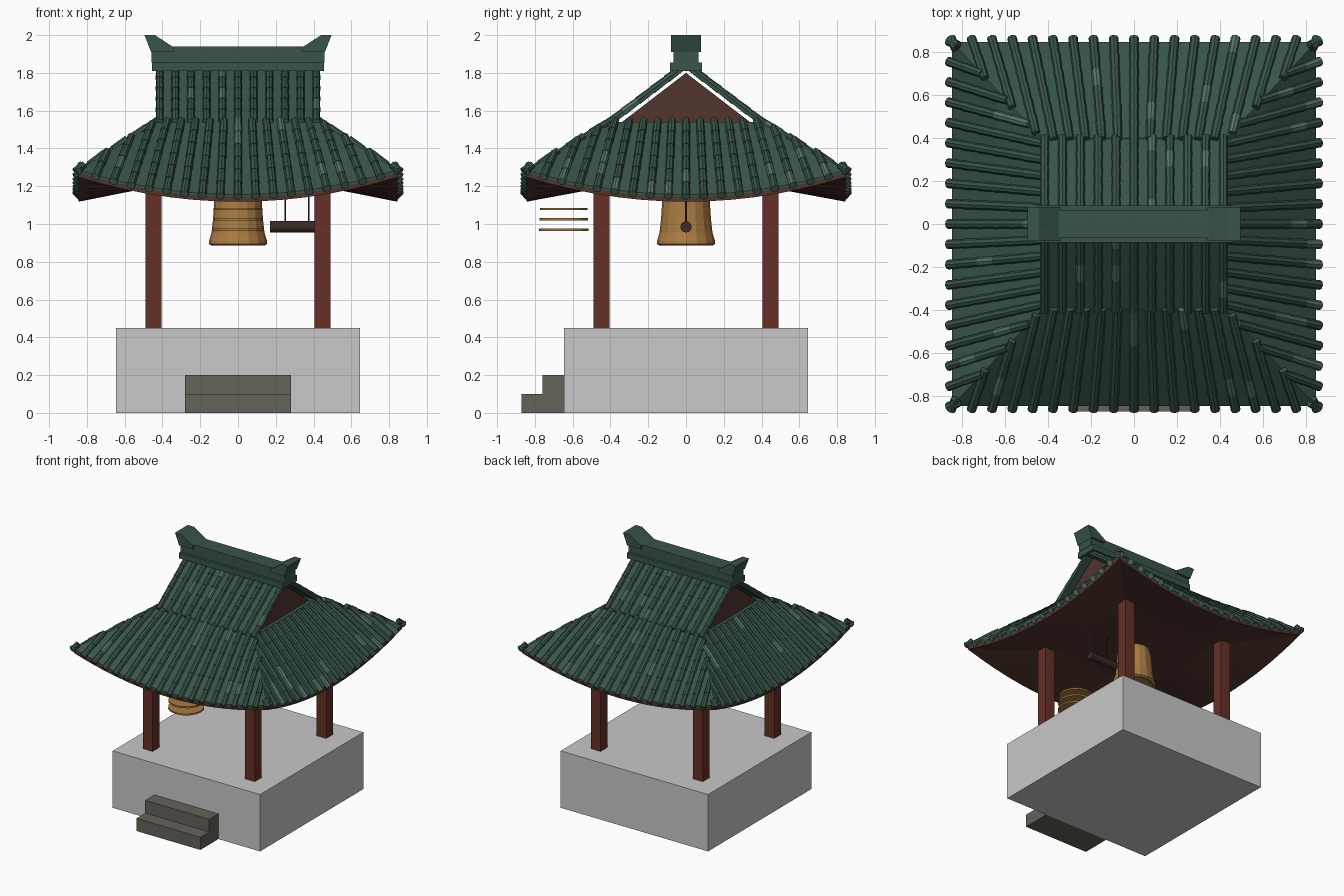
import bpy, bmesh, math, random
from mathutils import Vector, Matrix

if "Cube" in bpy.data.objects:
    bpy.data.objects.remove(bpy.data.objects["Cube"])

random.seed(4)


def material(name, rgb):
    m = bpy.data.materials.new(name)
    m.diffuse_color = (*rgb, 1)
    m.use_nodes = True
    m.node_tree.nodes["Principled BSDF"].inputs["Base Color"].default_value = m.diffuse_color
    return m


STONE = material("pale stone", (0.58, 0.58, 0.58))
STEP = material("dark step stone", (0.13, 0.122, 0.10))
POST = material("red brown wood", (0.13, 0.03, 0.02))
WOOD = material("brown wood", (0.085, 0.036, 0.026))
LOG = material("dark wood", (0.045, 0.024, 0.02))
GOLD = material("bronze", (0.40, 0.20, 0.055))
TILE = material("green tile", (0.04, 0.09, 0.065))
PALE = material("pale green tile", (0.09, 0.17, 0.133))


def finish(name, bm, *mats):
    bmesh.ops.recalc_face_normals(bm, faces=bm.faces)
    mesh = bpy.data.meshes.new(name)
    bm.to_mesh(mesh)
    bm.free()
    for m in mats:
        mesh.materials.append(m)
    ob = bpy.data.objects.new(name, mesh)
    bpy.context.collection.objects.link(ob)
    return ob


def box(name, lo, hi, mat):
    bm = bmesh.new()
    lo, hi = Vector(lo), Vector(hi)
    size = hi - lo
    bmesh.ops.create_cube(bm, size=1, matrix=Matrix.Translation((lo + hi) / 2)
                          @ Matrix.Diagonal((*size, 1)))
    return finish(name, bm, mat)


def cylinder(name, center, radius, length, mat, axis="Z", sides=16):
    bm = bmesh.new()
    turn = Matrix.Rotation(math.pi / 2, 4, "Y") if axis == "X" else Matrix()
    bmesh.ops.create_cone(bm, cap_ends=True, segments=sides, radius1=radius, radius2=radius,
                          depth=length, matrix=Matrix.Translation(center) @ turn)
    return finish(name, bm, mat)


def prism(name, outline, axis, a, b, mat):
    """Extrude a 2D outline along x (outline is y,z) or y (outline is x,z)."""
    bm = bmesh.new()

    def place(p, d):
        return (d, p[0], p[1]) if axis == "x" else (p[0], d, p[1])
    f = bm.faces.new([bm.verts.new(place(p, a)) for p in outline])
    out = bmesh.ops.extrude_face_region(bm, geom=[f])
    shift = (b - a, 0, 0) if axis == "x" else (0, b - a, 0)
    bmesh.ops.translate(bm, vec=shift, verts=[v for v in out["geom"]
                                              if isinstance(v, bmesh.types.BMVert)])
    return finish(name, bm, mat)


# Stone platform, steps and posts
box("platform", (-0.645, -0.645, 0), (0.645, 0.645, 0.45), STONE)
prism("steps", [(-0.87, 0), (-0.87, 0.1), (-0.76, 0.1), (-0.76, 0.2), (-0.645, 0.2), (-0.645, 0)],
      "x", -0.28, 0.28, STEP)
for sx in (-1, 1):
    for sy in (-1, 1):
        x, y = 0.447 * sx, 0.447 * sy
        box("post", (x - 0.042, y - 0.042, 0.45), (x + 0.042, y + 0.042, 1.21), POST)

# Bell: lathed profile
profile = [(0.11, 0.90), (0.14, 0.885), (0.155, 0.895), (0.153, 0.912), (0.14, 0.955),
           (0.132, 1.03), (0.126, 1.12), (0.115, 1.17), (0.07, 1.20)]
bm = bmesh.new()
SIDES = 16
rings = [[bm.verts.new((r * math.cos(i * math.tau / SIDES), r * math.sin(i * math.tau / SIDES), z))
          for i in range(SIDES)] for r, z in profile]
for a, b in zip(rings, rings[1:]):
    for i in range(SIDES):
        j = (i + 1) % SIDES
        bm.faces.new((a[i], a[j], b[j], b[i]))
bm.faces.new(rings[0])
bm.faces.new(rings[-1])
finish("bell", bm, GOLD)
for z, r in ((0.97, 0.131), (1.025, 0.128), (1.08, 0.125)):
    cylinder("bronze_ring", (0, -0.647, z), r, 0.012, GOLD)

# Striker log on two ropes
cylinder("striker_log", (0.29, 0, 0.985), 0.03, 0.24, LOG, "X", 12)
for x in (0.25, 0.375):
    cylinder("striker_rope", (x, 0, 1.10), 0.005, 0.22, LOG, sides=6)

# Lower hipped roof
EAVE, TOPX, TOPY, TOPZ = 0.845, 0.43, 0.40, 1.54


def surface(side, x, s):
    """Point on a roof side: x along the eave, s from eave (0) to top (1)."""
    wide, deep = (TOPX, TOPY) if side % 2 == 0 else (TOPY, TOPX)
    w = EAVE + (wide - EAVE) * s
    d = EAVE + (deep - EAVE) * s
    t = x / w
    z = (1.155 + 0.13 * t * t) * (1 - s) + TOPZ * s
    return Matrix.Rotation(side * math.pi / 2, 3, "Z") @ Vector((x, -d, z))


def roof_loop(bm, s, drop=0.0, flat=None):
    verts, n = [], 14
    for side in range(4):
        wide = TOPX if side % 2 == 0 else TOPY
        w = EAVE + (wide - EAVE) * s
        for i in range(n):
            p = surface(side, w * (2 * i / n - 1), s)
            p.z = flat if flat else p.z - drop
            verts.append(bm.verts.new(p))
    return verts


bm = bmesh.new()
loops = [roof_loop(bm, 1), roof_loop(bm, 0.5), roof_loop(bm, 0), roof_loop(bm, 0, 0.012),
         roof_loop(bm, 0, 0.037), roof_loop(bm, 1, flat=1.2)]
for k, (a, b) in enumerate(zip(loops, loops[1:])):
    for i in range(len(a)):
        j = (i + 1) % len(a)
        bm.faces.new((a[i], a[j], b[j], b[i])).material_index = 0 if k < 3 else 1
bm.faces.new(loops[0])
bm.faces.new(loops[-1]).material_index = 1
finish("lower_roof", bm, TILE, WOOD)


# Round tile ribs made of overlapping tapered segments
def rib(bm, points, radius, sides=8):
    for k, (p, q) in enumerate(zip(points, points[1:])):
        d = (q - p).normalized()
        u = d.cross(Vector((0, 0, 1))).normalized()
        v = u.cross(d)
        color = 1 if random.random() < 0.07 else 0
        ends = []
        for c, r in ((p, radius * 1.08), (q + d * 0.008, radius * 0.92)):
            ends.append([bm.verts.new(c + (u * math.cos(a) + v * math.sin(a)) * r)
                         for a in (i * math.tau / sides for i in range(sides))])
        for i in range(sides):
            j = (i + 1) % sides
            bm.faces.new((ends[0][i], ends[0][j], ends[1][j], ends[1][i])).material_index = color
        bm.faces.new(ends[0]).material_index = 1 if k == 0 else color
        bm.faces.new(ends[1]).material_index = color


bm = bmesh.new()
COUNT = 19
for side in range(4):
    wide = TOPX if side % 2 == 0 else TOPY
    for i in range(COUNT):
        x = 0.842 * (2 * i / (COUNT - 1) - 1)
        # each rib leans inward and stops where it meets the hip
        stop = (EAVE - abs(x)) / (EAVE - wide - 0.2 * abs(x))
        stop = max(0.06, min(1.0, stop))
        n = max(1, round(stop * 6))
        line = [-0.04 + (stop + 0.04) * k / n for k in range(n + 1)]
        rib(bm, [surface(side, x * (1 - 0.2 * s), s) + Vector((0, 0, 0.006)) for s in line], 0.021)
finish("lower_tile_ribs", bm, TILE, PALE)

# Upper gabled roof, its ribs and the gable walls
prism("upper_roof", [(-0.40, 1.535), (0, 1.838), (0.40, 1.535), (0.385, 1.53), (0, 1.822),
                     (-0.385, 1.53)], "x", -0.432, 0.432, TILE)
bm = bmesh.new()
for sy in (-1, 1):
    for i in range(11):
        x = 0.415 * (i / 5 - 1)
        a, b = Vector((x, 0.405 * sy, 1.54)), Vector((x, 0.03 * sy, 1.822))
        rib(bm, [a.lerp(b, k / 5) for k in range(6)], 0.02)
finish("upper_tile_ribs", bm, TILE, PALE)
prism("gable_wall", [(-0.345, 1.535), (0.345, 1.535), (0, 1.80)], "x", -0.385, 0.385, WOOD)

# Ridge with flared ends
box("ridge_base", (-0.455, -0.085, 1.81), (0.455, 0.085, 1.855), TILE)
box("ridge_beam", (-0.458, -0.065, 1.855), (0.458, 0.065, 1.94), TILE)
for s in (-1, 1):
    prism("ridge_horn", [(0.34 * s, 1.935), (0.44 * s, 2.0), (0.495 * s, 2.0), (0.46 * s, 1.91),
                         (0.34 * s, 1.91)], "y", -0.08, 0.08, TILE)
